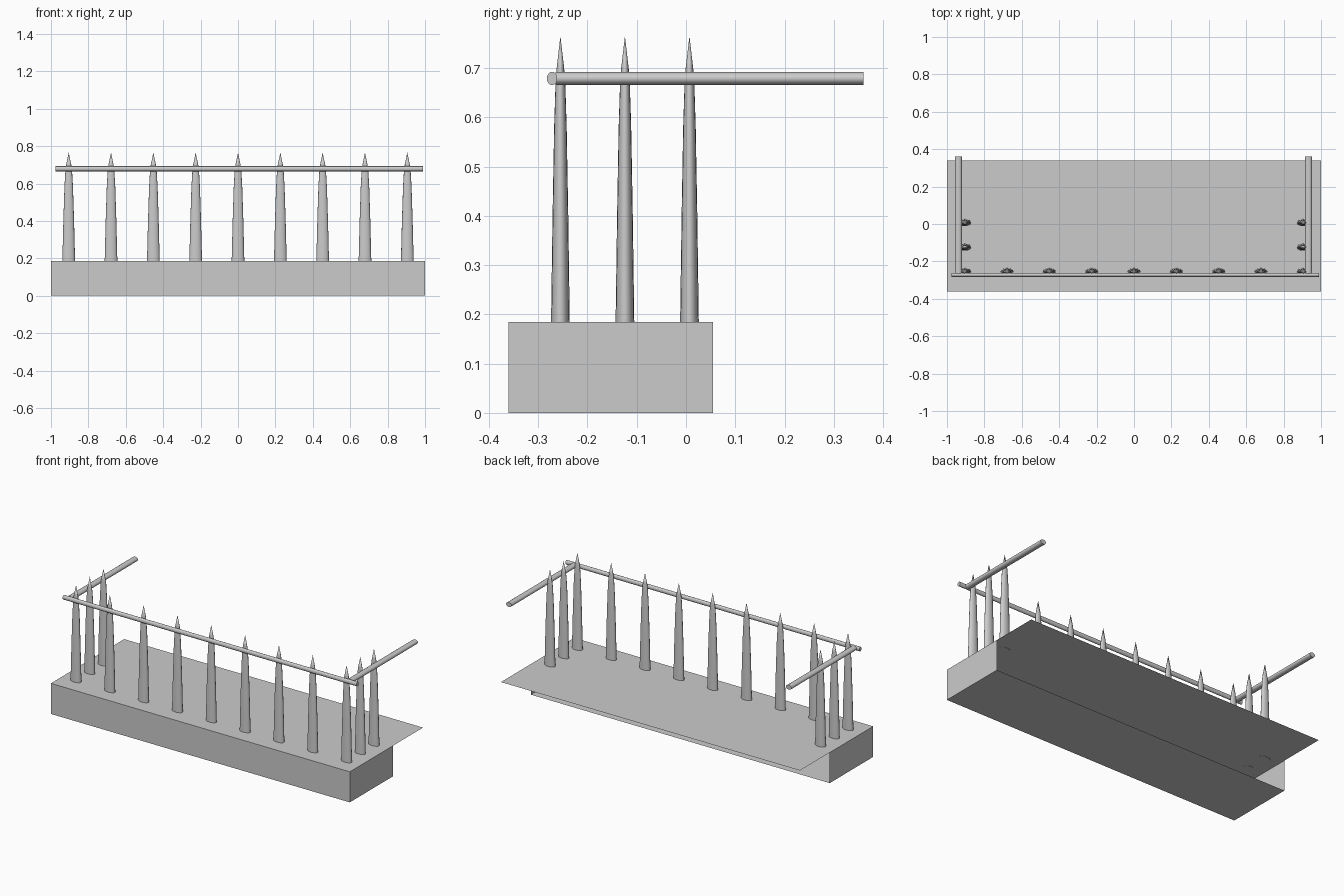
import bpy, bmesh
from math import cos, sin, pi

if "Cube" in bpy.data.objects:
    bpy.data.objects.remove(bpy.data.objects["Cube"])

FRONT, WALL_BACK, SLAB_BACK, FLOOR_Z = -0.36, 0.055, 0.34, 0.185


def make_object(name, bm, smooth=False):
    mesh = bpy.data.meshes.new(name)
    bm.to_mesh(mesh)
    bm.free()
    ob = bpy.data.objects.new(name, mesh)
    bpy.context.collection.objects.link(ob)
    if smooth:
        bpy.ops.object.select_all(action='DESELECT')
        ob.select_set(True)
        bpy.context.view_layer.objects.active = ob
        bpy.ops.object.shade_smooth_by_angle(angle=0.7)
    return ob


# Balcony base: thin open-backed shell, the floor reaches further back
bm = bmesh.new()
def quad(*pts):
    bm.faces.new([bm.verts.new(p) for p in pts])
quad((-1, FRONT, 0), (1, FRONT, 0), (1, FRONT, FLOOR_Z), (-1, FRONT, FLOOR_Z))
quad((-1, FRONT, FLOOR_Z), (1, FRONT, FLOOR_Z), (1, SLAB_BACK, FLOOR_Z), (-1, SLAB_BACK, FLOOR_Z))
quad((-1, FRONT, 0), (-1, WALL_BACK, 0), (1, WALL_BACK, 0), (1, FRONT, 0))
quad((1, FRONT, 0), (1, WALL_BACK, 0), (1, WALL_BACK, FLOOR_Z), (1, FRONT, FLOOR_Z))
quad((-1, WALL_BACK, 0), (-1, FRONT, 0), (-1, FRONT, FLOOR_Z), (-1, WALL_BACK, FLOOR_Z))
bmesh.ops.remove_doubles(bm, verts=bm.verts, dist=0.0001)
make_object("balcony_base", bm)

# Pointed paling: flattened lathe with a slightly bulging taper
PROFILE = [(0.183, 1.0), (0.40, 0.84), (0.58, 0.67), (0.67, 0.52), (0.70, 0.40), (0.765, 0.0)]
RX, RY, SIDES = 0.034, 0.019, 16

def paling(name, x, y):
    bm = bmesh.new()
    rings = [[bm.verts.new((x + RX * s * cos(2 * pi * i / SIDES),
                            y + RY * s * sin(2 * pi * i / SIDES), z))
              for i in range(SIDES)] for z, s in PROFILE[:-1]]
    tip = bm.verts.new((x, y, PROFILE[-1][0]))
    for i in range(SIDES):
        j = (i + 1) % SIDES
        for a, b in zip(rings, rings[1:]):
            bm.faces.new((a[i], a[j], b[j], b[i]))
        bm.faces.new((rings[-1][i], rings[-1][j], tip))
    bm.faces.new(rings[0][::-1])
    make_object(name, bm, True)

for i in range(9):
    paling(f"front_paling_{i + 1}", (i - 4) * 0.2263, -0.255)
for side, x in (("left", -0.905), ("right", 0.905)):
    for i, y in enumerate((-0.124, 0.007)):
        paling(f"{side}_paling_{i + 1}", x, y)


# Handrails: capped oval rods along x or y
def rail(name, axis, start, end, offset, r_side, z=0.679, r_z=0.0135, sides=20):
    bm = bmesh.new()
    def ring(t):
        pts = []
        for i in range(sides):
            a = 2 * pi * i / sides
            s, h = offset + r_side * cos(a), z + r_z * sin(a)
            pts.append(bm.verts.new((t, s, h) if axis == 'x' else (s, t, h)))
        return pts
    a, b = ring(start), ring(end)
    for i in range(sides):
        j = (i + 1) % sides
        bm.faces.new((a[i], a[j], b[j], b[i]))
    bm.faces.new(a)
    bm.faces.new(b)
    bmesh.ops.recalc_face_normals(bm, faces=bm.faces)
    make_object(name, bm, True)

rail("front_rail", 'x', -0.976, 0.990, -0.272, 0.0105)
rail("left_rail", 'y', -0.265, 0.36, -0.939, 0.0185)
rail("right_rail", 'y', -0.265, 0.36, 0.933, 0.0185)
